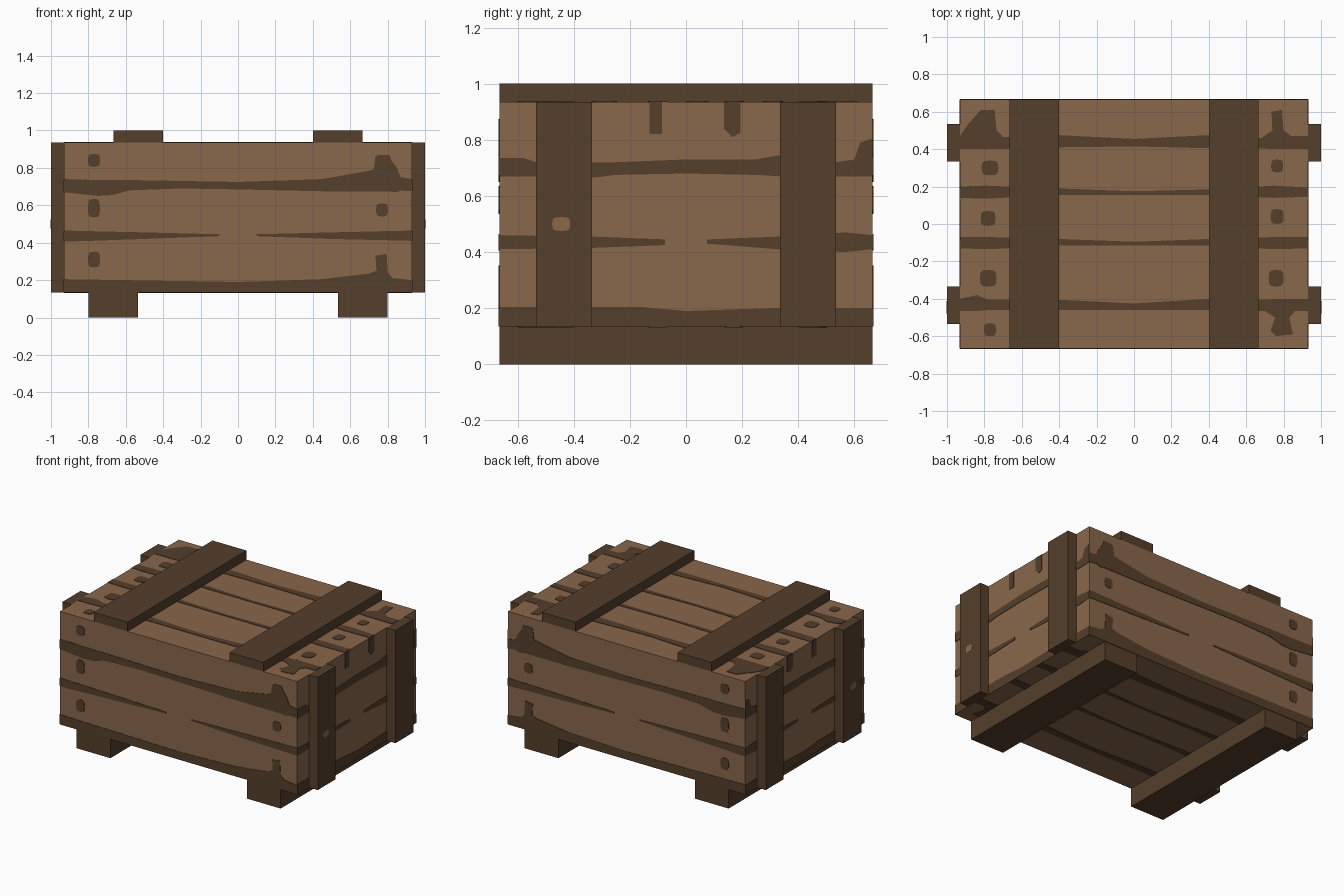
import bpy, bmesh, math
from mathutils import Vector

cube = bpy.data.objects.get("Cube")
if cube:
    bpy.data.objects.remove(cube, do_unlink=True)


def material(name, rgb):
    mat = bpy.data.materials.new(name)
    mat.use_nodes = True
    mat.diffuse_color = (*rgb, 1)
    mat.node_tree.nodes["Principled BSDF"].inputs["Base Color"].default_value = (*rgb, 1)
    return mat


light_wood = material("light wood", (0.25, 0.135, 0.072))
dark_wood = material("dark wood", (0.09, 0.05, 0.024))

# Main sizes: half width, half depth, floor and lid heights, plate thickness
W, D, FLOOR, LID, PLATE = 0.93, 0.665, 0.135, 0.935, 0.003


def finish(name, bm, mat):
    bmesh.ops.recalc_face_normals(bm, faces=bm.faces)
    mesh = bpy.data.meshes.new(name)
    bm.to_mesh(mesh)
    bm.free()
    mesh.materials.append(mat)
    obj = bpy.data.objects.new(name, mesh)
    bpy.context.collection.objects.link(obj)
    return obj


def box(name, low, high, mat):
    bm = bmesh.new()
    bmesh.ops.create_cube(bm, size=1)
    low, high = Vector(low), Vector(high)
    for v in bm.verts:
        v.co = (low + high) / 2 + v.co * (high - low)
    return finish(name, bm, mat)


def band(*points):
    """Outline of a seam from (along, low, high) stations."""
    return [(u, lo) for u, lo, hi in points] + [(u, hi) for u, lo, hi in reversed(points)]


def spot(u, v, w=0.065, h=0.07):
    """Rounded nail mark."""
    def squash(a):
        return math.copysign(abs(a) ** 0.6, a) / 2
    angles = [math.tau * i / 12 for i in range(12)]
    return [(u + w * squash(math.cos(a)), v + h * squash(math.sin(a))) for a in angles]


def plates(name, outlines, place, mat):
    """Thin painted plates; place maps (along, up, out) to space."""
    bm = bmesh.new()
    for outline in outlines:
        base = [bm.verts.new(place(u, v, 0)) for u, v in outline]
        cap = [bm.verts.new(place(u, v, PLATE)) for u, v in outline]
        bm.faces.new(base)
        bm.faces.new(cap)
        for i in range(len(base)):
            j = (i + 1) % len(base)
            bm.faces.new((base[i], base[j], cap[j], cap[i]))
    finish(name, bm, mat)


# Crate body with lid slats, feet and end posts
box("crate_body", (-W, -D, FLOOR), (W, D, LID), light_wood)
for side, s in (("left", 1), ("right", -1)):
    def span(a, b):
        return sorted((s * a, s * b))
    x = span(0.4, 0.665)
    box(side + "_lid_slat", (x[0], -D, LID), (x[1], D, 1), dark_wood)
    x = span(0.535, 0.8)
    box(side + "_foot", (x[0], -D, 0), (x[1], D, FLOOR), dark_wood)
    x = span(W, 1)
    for end, y in (("front", -0.435), ("back", 0.435)):
        box(f"{side}_{end}_post", (x[0], y - 0.1, FLOOR), (x[1], y + 0.1, LID), dark_wood)

# Seams, stains and nail marks of the long walls
long_marks = [
    band((-W, .67, .74), (-.75, .65, .735), (-.67, .655, .735), (-.58, .68, .735),
         (-.3, .69, .73), (0, .685, .725), (.45, .675, .74), (.65, .675, .775),
         (.725, .675, .79), (.735, .675, .86), (.75, .675, .87), (.81, .675, .87),
         (.82, .67, .84), (.85, .67, .8), (.87, .68, .75), (W, .675, .74)),
    band((-W, .405, .465), (-.5, .42, .455), (-.1, .435, .445)),
    band((.1, .435, .445), (.5, .42, .455), (W, .41, .465)),
    band((-W, FLOOR, .205), (-.3, FLOOR, .195), (0, FLOOR, .19), (.45, FLOOR, .205),
         (.7, FLOOR, .235), (.74, FLOOR, .25), (.735, FLOOR, .33), (.795, FLOOR, .34),
         (.8, FLOOR, .24), (.83, FLOOR, .21), (W, FLOOR, .2)),
    spot(-.77, .84), spot(-.77, .585, h=.1), spot(-.77, .31, h=.085), spot(.77, .575),
]

# Seams and drips of the end walls
end_marks = [
    band((-D, .67, .735), (-.58, .67, .735), (-.53, .67, .72), (-.33, .665, .72),
         (-.25, .675, .72), (0, .68, .73), (.25, .675, .73), (.33, .67, .745),
         (.53, .67, .72), (.6, .67, .73), (.62, .67, .79), (D, .67, .805)),
    band((-D, .41, .46), (-.33, .415, .455), (-.075, .425, .445)),
    band((.075, .43, .445), (.33, .41, .455), (.57, .4, .47), (D, .41, .46)),
    band((-D, FLOOR, .205), (-.17, FLOOR, .205), (0, FLOOR, .19), (.3, FLOOR, .2),
         (D, FLOOR, .2)),
    band((-.13, .82, LID), (-.085, .82, LID)),
    band((.135, .84, LID), (.165, .81, LID), (.195, .825, LID)),
]

# Seams, stains and nail marks of the lid and floor
lid_marks = [
    band((-W, .4, .47), (-.89, .4, .53), (-.82, .4, .61), (-.745, .4, .61),
         (-.735, .4, .5), (-.7, .4, .465), (-.4, .41, .475), (0, .415, .455),
         (.4, .405, .475), (.68, .405, .46), (.74, .4, .5), (.735, .4, .6),
         (.79, .4, .61), (.8, .4, .5), (.84, .4, .47), (W, .4, .47)),
    band((-W, .14, .2), (-.8, .135, .205), (-.4, .155, .19), (0, .155, .175),
         (.4, .155, .185), (.75, .14, .205), (W, .145, .195)),
    band((-W, -.13, -.07), (-.77, -.135, -.07), (-.4, -.115, -.08), (0, -.115, -.095),
         (.4, -.115, -.08), (.75, -.135, -.07), (W, -.13, -.07)),
    band((-W, -.465, -.4), (-.84, -.465, -.38), (-.78, -.46, -.405), (-.4, -.46, -.405),
         (0, -.46, -.425), (.4, -.46, -.4), (.7, -.465, -.405), (.755, -.5, -.4),
         (.73, -.57, -.4), (.76, -.6, -.4), (.85, -.59, -.4), (.83, -.5, -.4),
         (.86, -.465, -.4), (W, -.465, -.4)),
    spot(-.77, .3, .09, .08), spot(-.78, .03, .08, .08), spot(-.78, -.29, .09, .09),
    spot(-.77, -.565), spot(.765, .31), spot(.765, .04, .07, .08), spot(.76, -.29, .08, .09),
]

for name, s in (("front", -1), ("back", 1)):
    plates(name + "_wall_seams", long_marks, lambda u, v, d: (u, s * (D + d), v), dark_wood)
for name, s in (("left", 1), ("right", -1)):
    plates(name + "_end_seams", end_marks, lambda u, v, d: (s * (W + d), u, v), dark_wood)
    plates(name + "_post_knot", [spot(-.445, .5, .065, .05)],
           lambda u, v, d: (s * (1 + d - PLATE / 2), u, v), light_wood)
plates("lid_seams", lid_marks, lambda u, v, d: (u, v, LID + d), dark_wood)
plates("floor_seams", lid_marks, lambda u, v, d: (u, v, FLOOR - d), dark_wood)
